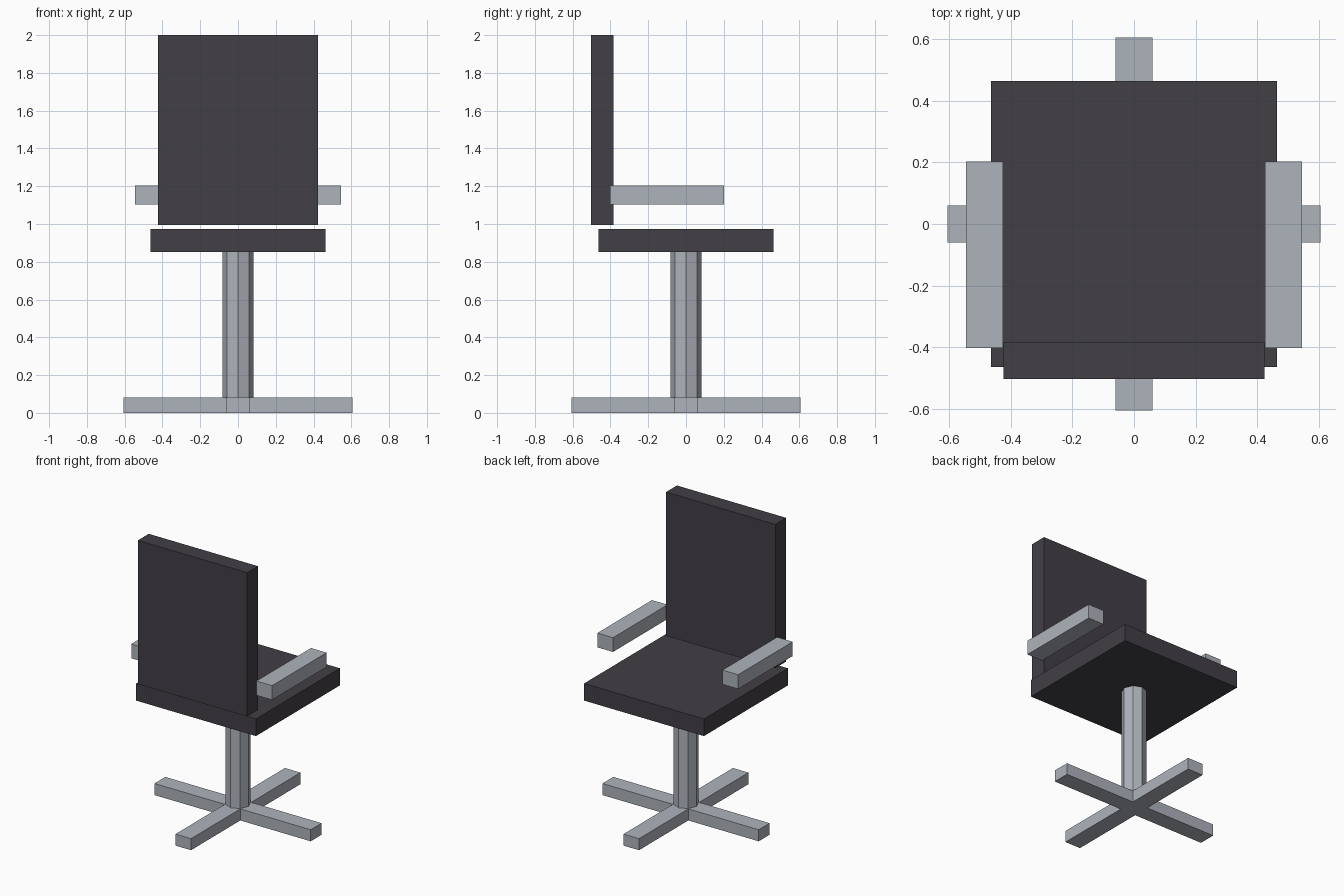
import bpy, bmesh
from math import pi, cos, sin

if "Cube" in bpy.data.objects:
    bpy.data.objects.remove(bpy.data.objects["Cube"])


def material(name, color):
    mat = bpy.data.materials.new(name)
    mat.diffuse_color = color
    mat.use_nodes = True
    mat.node_tree.nodes["Principled BSDF"].inputs["Base Color"].default_value = mat.diffuse_color
    return mat


def prism(name, outline, z0, z1, mat):
    """Extrude a flat outline from z0 up to z1."""
    bm = bmesh.new()
    face = bm.faces.new([bm.verts.new((x, y, z0)) for x, y in outline])
    top = bmesh.ops.extrude_face_region(bm, geom=[face])
    verts = [v for v in top["geom"] if isinstance(v, bmesh.types.BMVert)]
    bmesh.ops.translate(bm, vec=(0, 0, z1 - z0), verts=verts)
    bmesh.ops.recalc_face_normals(bm, faces=bm.faces)
    mesh = bpy.data.meshes.new(name)
    bm.to_mesh(mesh)
    bm.free()
    mesh.materials.append(mat)
    obj = bpy.data.objects.new(name, mesh)
    bpy.context.collection.objects.link(obj)
    return obj


def box(name, x, y, z, mat):
    outline = [(x[0], y[0]), (x[1], y[0]), (x[1], y[1]), (x[0], y[1])]
    return prism(name, outline, z[0], z[1], mat)


dark = material("dark_upholstery", (0.055, 0.05, 0.06, 1))
metal = material("grey_metal", (0.42, 0.45, 0.5, 1))

# Cross-shaped foot: one arm's three corners, turned four times
L, W = 0.605, 0.06
cross = []
for c, s in ((1, 0), (0, 1), (-1, 0), (0, -1)):
    cross += [(c * x - s * y, s * x + c * y) for x, y in ((L, -W), (L, W), (W, W))]
prism("foot_cross", cross, 0, 0.081, metal)

# Eight-sided column
ring = [(0.081 * cos(i * pi / 4), 0.081 * sin(i * pi / 4)) for i in range(8)]
prism("column", ring, 0.081, 0.853, metal)

# Seat and backrest
box("seat", (-0.464, 0.464), (-0.464, 0.464), (0.853, 0.973), dark)
box("backrest", (-0.423, 0.423), (-0.503, -0.383), (0.994, 2.0), dark)

# Armrest, mirrored to the other side
arm = box("armrests", (0.424, 0.545), (-0.402, 0.202), (1.104, 1.204), metal)
arm.modifiers.new("mirror", "MIRROR")
